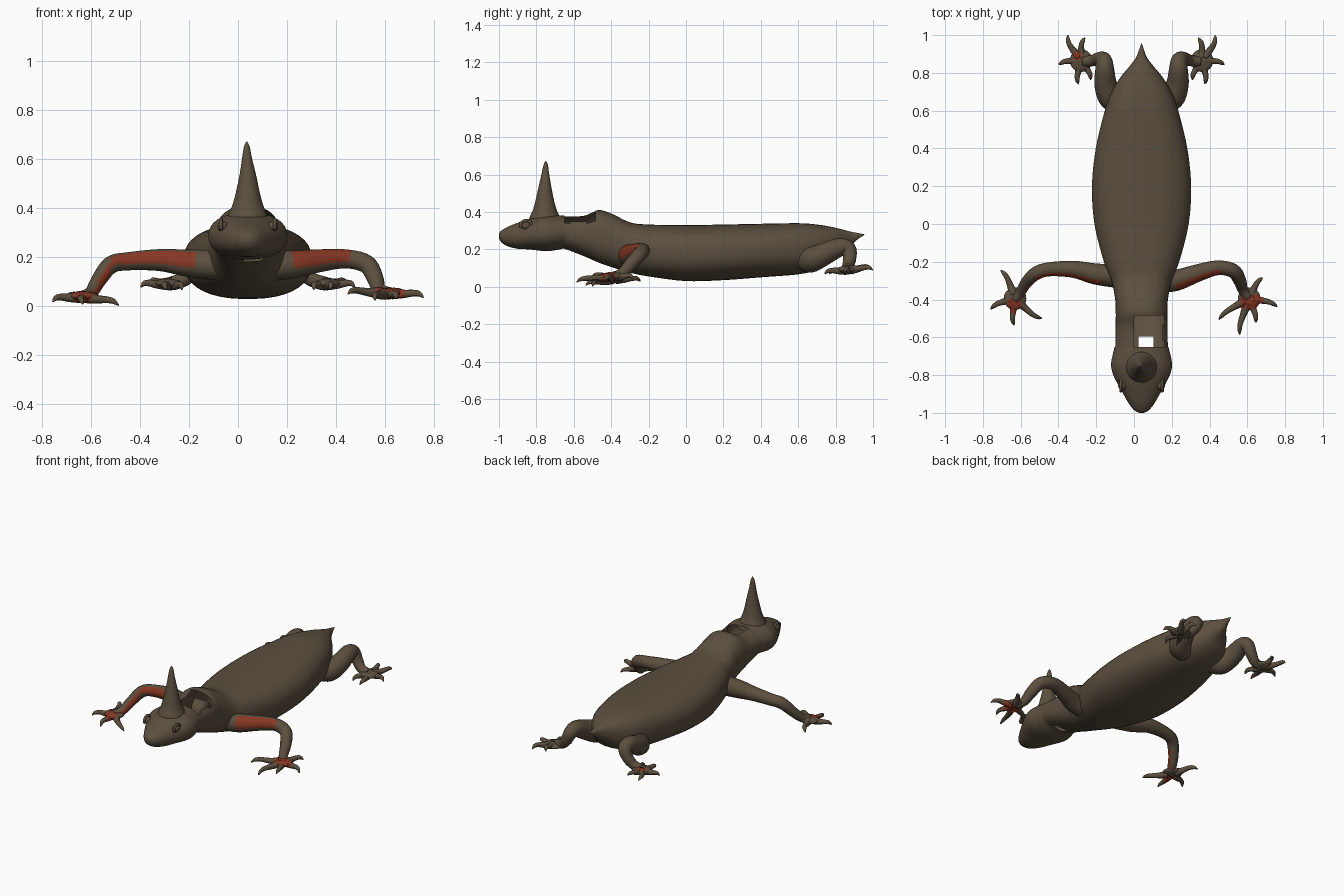
import bpy, bmesh, math
from mathutils import Vector, Matrix

if "Cube" in bpy.data.objects:
    bpy.data.objects.remove(bpy.data.objects["Cube"])

CX = 0.04  # centre line of the body


def material(name, rgb):
    m = bpy.data.materials.new(name)
    m.diffuse_color = (*rgb, 1)
    m.use_nodes = True
    m.node_tree.nodes["Principled BSDF"].inputs["Base Color"].default_value = m.diffuse_color
    return m


BROWN = material("brown hide", (0.105, 0.078, 0.049))
RED = material("rust red patch", (0.24, 0.038, 0.017))


def finish(bm, name, red_rule=None):
    bmesh.ops.recalc_face_normals(bm, faces=bm.faces)
    bm.normal_update()
    for f in bm.faces:
        f.smooth = True
        if red_rule and red_rule(f.calc_center_median(), f.normal):
            f.material_index = 1
    me = bpy.data.meshes.new(name)
    bm.to_mesh(me)
    bm.free()
    me.materials.append(BROWN)
    me.materials.append(RED)
    ob = bpy.data.objects.new(name, me)
    bpy.context.collection.objects.link(ob)
    return ob


def spline(pts, n):
    """Catmull-Rom interpolation of tuples, n steps per span."""
    p = [Vector(q) for q in pts]
    out = []
    for i in range(len(p) - 1):
        a, b, c, d = p[max(i - 1, 0)], p[i], p[i + 1], p[min(i + 2, len(p) - 1)]
        for k in range(n):
            t = k / n
            out.append(0.5 * (2 * b + (c - a) * t + (2 * a - 5 * b + 4 * c - d) * t * t
                              + (3 * b - a - 3 * c + d) * t ** 3))
    return out + [p[-1]]


def skin(bm, rings, cap_start=True, cap_end=True):
    loops = [[bm.verts.new(v) for v in r] for r in rings]
    for a, b in zip(loops, loops[1:]):
        for i in range(len(a)):
            j = (i + 1) % len(a)
            bm.faces.new((a[i], a[j], b[j], b[i]))
    if cap_start:
        bm.faces.new(loops[0])
    if cap_end:
        bm.faces.new(loops[-1])


def tube(bm, pts, seg=24, n=5):
    """Round limb through (x, y, z, radius) points."""
    s = spline(pts, n)
    pos = [Vector(q[:3]) for q in s]
    rings, u = [], Vector((0.1, 0.2, 1))
    for i, q in enumerate(s):
        t = (pos[min(i + 1, len(s) - 1)] - pos[max(i - 1, 0)]).normalized()
        u = (u - t * u.dot(t)).normalized()
        w = t.cross(u)
        rings.append([pos[i] + max(q[3], 0.001) * (u * math.cos(a) + w * math.sin(a))
                      for a in (2 * math.pi * k / seg for k in range(seg))])
    skin(bm, rings)


def hull(bm, sections, seg=40, e=2.4, **caps):
    """Loft of rounded sections (y, half width, bottom, top) along y."""
    rings = []
    for y, w, lo, hi in spline(sections, 5):
        ring = []
        for k in range(seg):
            a = 2 * math.pi * (k + 0.5) / seg
            c, s = math.cos(a), math.sin(a)
            ring.append((CX + w * math.copysign(abs(c) ** (2 / e), c), y,
                         (lo + hi) / 2 + (hi - lo) / 2 * math.copysign(abs(s) ** (2 / e), s)))
        rings.append(ring)
    skin(bm, rings, **caps)


def ball(bm, loc, size):
    bmesh.ops.create_uvsphere(bm, u_segments=24, v_segments=12, radius=1,
                              matrix=Matrix.Translation(loc) @ Matrix.Diagonal((*size, 1)))


def foot(name, palm, toes, red_rule=None):
    """Flat palm with tapering clawed toes (tip x, y, z, sideways bend)."""
    bm = bmesh.new()
    p = Vector(palm)
    ball(bm, p, (0.06, 0.06, 0.02))
    for x, y, z, bend in toes:
        d = Vector((x, y, z)) - p
        side = Vector((-d.y, d.x, 0)).normalized() * bend
        along = lambda f, up, s, r: (*(p + d * f + side * s + Vector((0, 0, up))), r)
        tube(bm, [along(0.15, 0, .2, 0.025), along(0.42, 0.003, .7, 0.018),
                  along(0.7, 0.012, 1, 0.014), along(0.88, 0.012, .6, 0.011),
                  along(1, 0, 0, 0.003)], 12, 4)
    return finish(bm, name, red_rule)


# Body with open neck and pointed tail
bm = bmesh.new()
hull(bm, [(-.70, .145, .205, .37), (-.66, .14, .205, .378), (-.55, .138, .165, .381),
          (-.47, .137, .13, .41), (-.4, .14, .105, .392), (-.3, .16, .075, .345),
          (-.2, .2, .055, .333), (0, .25, .03, .33), (.2, .263, .035, .333),
          (.4, .243, .05, .337), (.6, .195, .066, .34), (.7, .158, .09, .333),
          (.78, .11, .13, .32), (.83, .068, .18, .308), (.88, .03, .22, .295),
          (.92, .014, .255, .287), (.955, .002, .277, .28)], cap_start=False)


def neck_gap(c):
    top = -0.67 < c.y < -0.485 and c.x > -0.01 and c.z > 0.345
    under = c.y < -0.59 and 0.02 + 0.5 * max(0, c.y + .64) < c.x < 0.1 and c.z < 0.26
    return top or under


bmesh.ops.delete(bm, geom=[f for f in bm.faces if neck_gap(f.calc_center_median())],
                 context='FACES')
finish(bm, "body")

# Head, open at the back
bm = bmesh.new()
hull(bm, [(-1.0, .012, .258, .285), (-.985, .04, .235, .302), (-.95, .068, .215, .322),
          (-.9, .097, .203, .342), (-.85, .125, .2, .36), (-.8, .15, .195, .374),
          (-.75, .162, .19, .383), (-.7, .155, .195, .383), (-.65, .143, .205, .38)],
     e=2.2, cap_end=False)
finish(bm, "head")

# Horn
bm = bmesh.new()
tube(bm, [(CX, -.755, .34, .09), (CX, -.755, .375, .08), (CX, -.755, .41, .064),
          (CX, -.755, .46, .05), (CX, -.754, .53, .035), (.037, -.752, .6, .021),
          (.036, -.75, .65, .012), (.036, -.75, .672, .002)], 24)
finish(bm, "horn")

# Eyes with low raised lids
bm = bmesh.new()
for side in (-1, 1):
    x = CX + side * 0.102
    ball(bm, (x, -.855, .325), (.022, .024, .022))
    lid = [(x + side * 0.008, -.855 + .03 * math.cos(a), .328 + .026 * math.sin(a), .008)
           for a in (math.pi * k / 6 for k in range(-1, 8))]
    tube(bm, lid, 8, 3)
finish(bm, "eyes")


# Front legs, with red stripes along their forward faces
def left_red(c, n):
    if c.x > -.52:
        return c.x < -.17 and n.dot(Vector((0, -.95, .3))) > .82
    return c.x > -.6 and n.dot(Vector((.75, -.6, -.2))) > .68


bm = bmesh.new()
tube(bm, [(-.05, -.28, .165, .064), (-.2, -.265, .175, .056), (-.32, -.24, .188, .045),
          (-.45, -.24, .183, .037), (-.52, -.262, .168, .036), (-.57, -.31, .105, .031),
          (-.6, -.36, .055, .027), (-.63, -.4, .04, .025)])
finish(bm, "front_leg_left", left_red)
bm = bmesh.new()
tube(bm, [(.12, -.3, .165, .064), (.22, -.298, .17, .057), (.33, -.262, .185, .047),
          (.44, -.232, .193, .039), (.525, -.248, .172, .038), (.56, -.3, .115, .034),
          (.575, -.345, .07, .028), (.605, -.39, .055, .025)])
finish(bm, "front_leg_right",
       lambda c, n: .22 < c.x < .46 and n.dot(Vector((0, -.9, .4))) > .72)

# Front feet with red palms
foot("front_foot_left", (-.63, -.395, .04),
     [(-.705, -.245, .03, -.012), (-.757, -.45, .018, -.012), (-.635, -.535, .008, -.01),
      (-.488, -.5, .003, -.012)],
     lambda c, n: abs(c.x + .632) < .038 and -.475 < c.y < -.4)
foot("front_foot_right", (.61, -.395, .055),
     [(.68, -.285, .045, .01), (.757, -.437, .035, .012), (.645, -.52, .03, .008),
      (.56, -.585, .025, -.012), (.45, -.505, .05, -.012)],
     lambda c, n: abs(c.x - .625) < .06 and -.45 < c.y < -.375)

# Hind legs and feet, mirrored about the body line
for side, word in ((-1, "left"), (1, "right")):
    m = lambda x: CX + side * x
    bm = bmesh.new()
    tube(bm, [(m(.10), .64, .14, .06), (m(.16), .67, .145, .068), (m(.19), .74, .175, .06),
              (m(.195), .82, .21, .05), (m(.2), .868, .2, .042), (m(.225), .875, .15, .035),
              (m(.26), .865, .11, .03), (m(.31), .86, .095, .027)])
    finish(bm, "hind_leg_" + word)
    foot("hind_foot_" + word, (m(.32), .865, .092),
         [(m(.39), .998, .09, -.015 * side), (m(.3), .985, .095, -.012 * side),
          (m(.437), .845, .078, .01 * side), (m(.335), .742, .068, .01 * side),
          (m(.27), .765, .068, -.01 * side)],
         (lambda c, n: n.z > .5 and abs(c.x + .3) < .02 and .87 < c.y < .91)
         if side < 0 else None)
